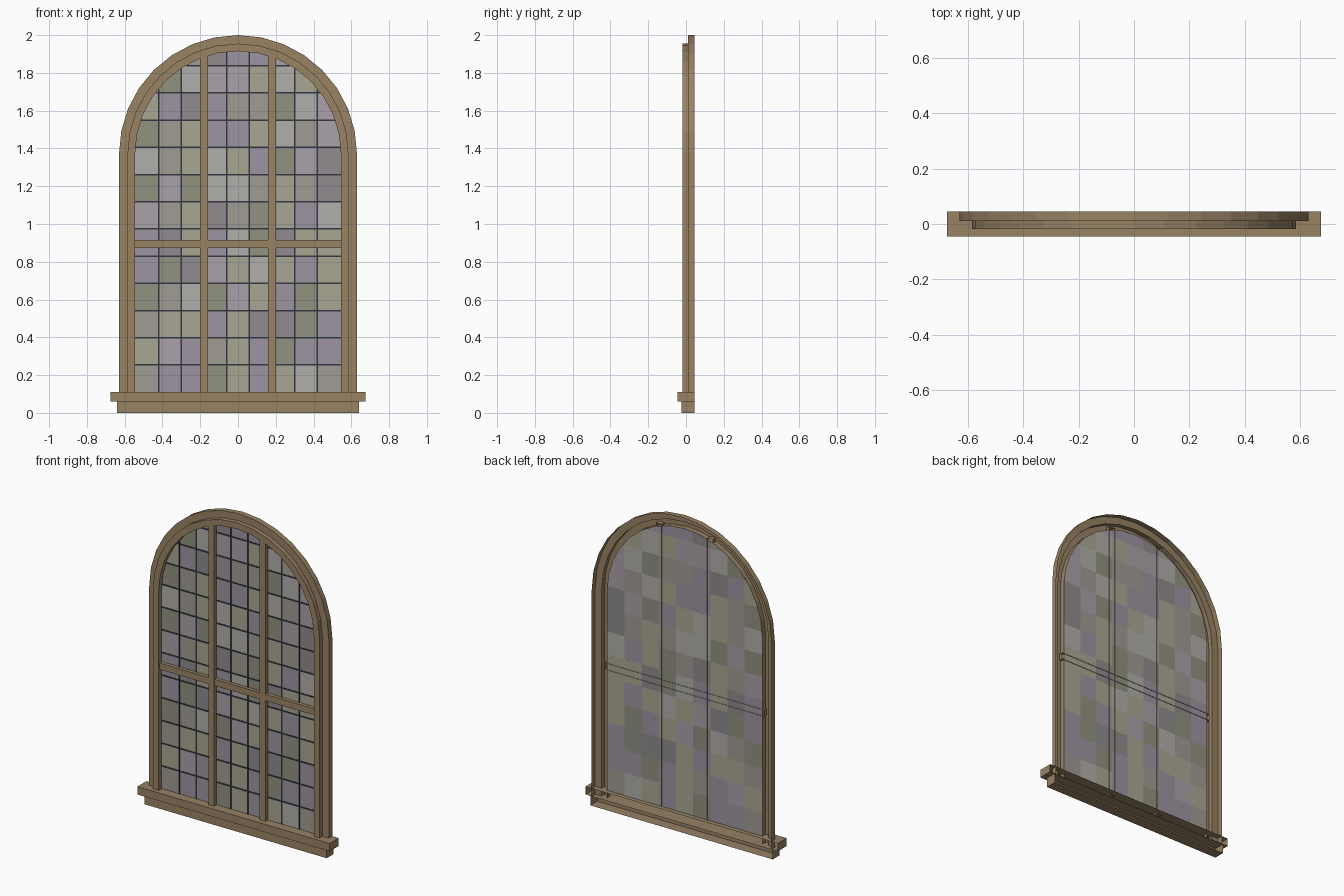
import bpy, bmesh, math, random

random.seed(7)
if "Cube" in bpy.data.objects:
    bpy.data.objects.remove(bpy.data.objects["Cube"])

SPRING, OPENING, SILL_TOP, GLASS_Y = 1.37, 0.545, 0.11, 0.014
COL, ROW = 0.12, 0.144


def material(name, *rgb):
    lin = [((c / 255 + 0.055) / 1.055) ** 2.4 for c in rgb] + [1]
    m = bpy.data.materials.new(name)
    m.use_nodes = True
    m.diffuse_color = lin
    node = m.node_tree.nodes["Principled BSDF"]
    node.inputs["Base Color"].default_value = lin
    node.inputs["Roughness"].default_value = 0.6
    return m


wood = material("wood", 152, 130, 100)
lead = material("lead", 52, 55, 64)
glass = [material("glass_violet", 157, 148, 161),
         material("glass_olive", 145, 145, 129),
         material("glass_pale", 176, 175, 170),
         material("glass_warm", 160, 155, 147),
         material("glass_straw", 169, 167, 147),
         material("glass_grey", 144, 139, 142),
         material("glass_rose", 170, 161, 168)]


def finish(name, bm, mats):
    mesh = bpy.data.meshes.new(name)
    bm.to_mesh(mesh)
    bm.free()
    for m in mats:
        mesh.materials.append(m)
    ob = bpy.data.objects.new(name, mesh)
    bpy.context.collection.objects.link(ob)
    return ob


def add_box(bm, x0, x1, y0, y1, z0, z1):
    """Box with its back (+y) left open."""
    ring = [(x0, z0), (x1, z0), (x1, z1), (x0, z1)]
    front = [bm.verts.new((x, y0, z)) for x, z in ring]
    back = [bm.verts.new((x, y1, z)) for x, z in ring]
    bm.faces.new(front)
    for i in range(4):
        j = (i + 1) % 4
        bm.faces.new((front[j], front[i], back[i], back[j]))


def box(name, *bounds):
    bm = bmesh.new()
    add_box(bm, *bounds)
    return finish(name, bm, [wood])


def arch(r, bottom, segments=16):
    """Outline from the right foot over the top to the left foot."""
    pts = [(r, bottom)]
    for i in range(segments + 1):
        a = math.pi * i / segments
        pts.append((r * math.cos(a), SPRING + r * math.sin(a)))
    return pts + [(-r, bottom)]


def chord(d):
    return math.sqrt(max(OPENING ** 2 - d ** 2, 0))


# Stepped frame: a profile of (radius, depth) swept along the arch
profile = [(0.63, 0.045), (0.63, 0.01), (0.585, 0.01),
           (0.585, -0.018), (OPENING, -0.018), (OPENING, GLASS_Y)]
bm = bmesh.new()
loops = [[bm.verts.new((x, y, z)) for x, z in arch(r, 0.06)] for r, y in profile]
for a, b in zip(loops, loops[1:]):
    for i in range(len(a) - 1):
        bm.faces.new((a[i], a[i + 1], b[i + 1], b[i]))
finish("arched_frame", bm, [wood])

# Sill
box("sill_cap", -0.675, 0.675, -0.045, 0.045, 0.06, SILL_TOP)
box("sill_base", -0.64, 0.64, -0.025, 0.045, 0, 0.06)

# Glazing bars
for side, x in (("left", 0.18), ("right", -0.18)):
    box(side + "_mullion", x - 0.02, x + 0.02, -0.012, GLASS_Y + 0.003, 0.1, 1.9)
box("transom", -0.56, 0.56, -0.009, GLASS_Y + 0.003, 0.874, 0.915)

# Glass: one arched sheet cut into coloured panes
columns = [(i + 0.5) * COL for i in range(-4, 4)]
rows = [SILL_TOP + i * ROW for i in range(1, 13)]
bm = bmesh.new()
bm.faces.new([bm.verts.new((x, GLASS_Y, z)) for x, z in arch(OPENING, SILL_TOP)])
cuts = [((x, 0, 0), (1, 0, 0)) for x in columns]
cuts += [((0, 0, z), (0, 0, 1)) for z in rows]
for co, no in cuts:
    bmesh.ops.bisect_plane(bm, geom=bm.verts[:] + bm.edges[:] + bm.faces[:],
                           plane_co=co, plane_no=no)
for f in bm.faces:
    f.material_index = random.randrange(len(glass))
finish("glass_panes", bm, glass)

# Lead strips on the front of the glass
W = 0.004
bm = bmesh.new()
for x in columns:
    add_box(bm, x - W, x + W, GLASS_Y - 0.004, GLASS_Y,
            SILL_TOP, SPRING + chord(abs(x) + W))
for z in rows:
    half = chord(max(z + W - SPRING, 0))
    add_box(bm, -half, half, GLASS_Y - 0.003, GLASS_Y, z - W, z + W)
finish("lead_strips", bm, [lead])
